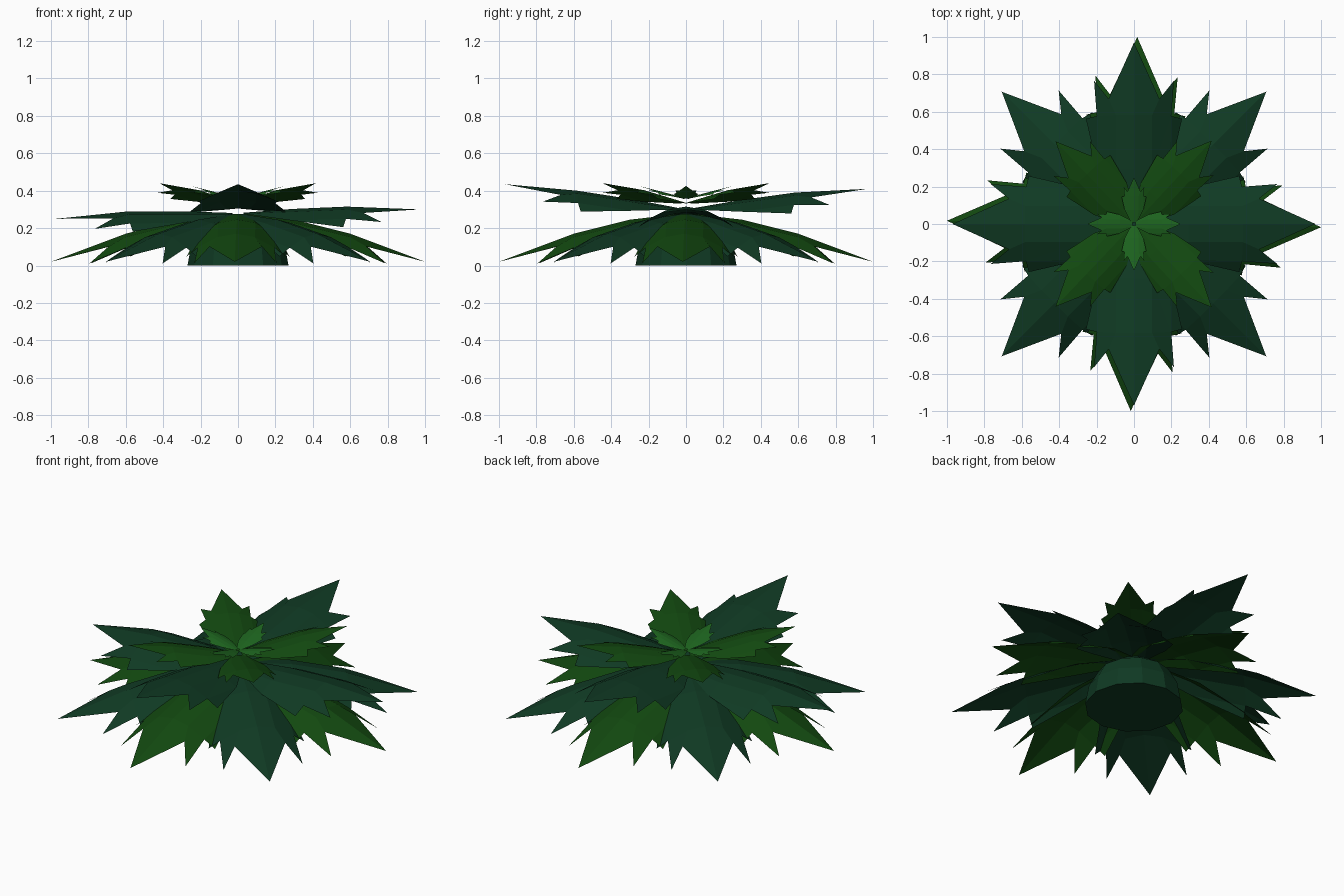
import bpy, bmesh, math

if "Cube" in bpy.data.objects:
    bpy.data.objects.remove(bpy.data.objects["Cube"])


def mat(name, col):
    m = bpy.data.materials.new(name)
    m.diffuse_color = (*col, 1)
    m.use_nodes = True
    m.node_tree.nodes["Principled BSDF"].inputs["Base Color"].default_value = m.diffuse_color
    return m


DARK = mat("dark_green", (0.005, 0.042, 0.017))
MID = mat("leaf_green", (0.006, 0.065, 0.005))
LIGHT = mat("young_green", (0.012, 0.125, 0.013))

# Half outline of one jagged leaf: (along, sideways)
PTS = {"m0": (.03, 0), "m1": (.30, 0), "m2": (.60, 0), "t": (1, 0),
       "e0": (.03, .06), "i1": (.30, .10), "e1": (.30, .20), "i2": (.60, .10),
       "s2": (.58, .265), "n2": (.595, .205), "s1": (.79, .22), "n1": (.69, .14)}
FACES = ["m0 m1 i1 e0", "e0 i1 e1", "m1 m2 i2 i1", "i1 i2 n2", "i1 n2 e1",
         "e1 n2 s2", "i2 n1 s1 n2", "m2 t n1 i2"]


def lerp_rib(rib, a):
    xs = (0, .30, .60, 1)
    for j in range(3):
        if a <= xs[j + 1]:
            return rib[j] + (rib[j + 1] - rib[j]) * (a - xs[j]) / (xs[j + 1] - xs[j])
    return rib[-1]


def leaf(name, length, angle, rib, droop, material, width=1.0):
    """Rib gives midrib heights at 0, 30, 60 and 100 percent of the length."""
    bm = bmesh.new()
    c, s = math.cos(math.radians(angle)), math.sin(math.radians(angle))
    for side in (1, -1):
        v = {}
        for k, (a, w) in PTS.items():
            x, y = a * length, w * length * side * width
            z = lerp_rib(rib, a) - droop * w * w * length
            v[k] = bm.verts.new((x * c - y * s, x * s + y * c, max(z, .01)))
        for f in FACES:
            ks = f.split()
            bm.faces.new([v[k] for k in (ks if side == 1 else ks[::-1])])
    bmesh.ops.remove_doubles(bm, verts=bm.verts, dist=1e-5)
    bmesh.ops.recalc_face_normals(bm, faces=bm.faces)
    bm.normal_update()
    if sum(f.normal.z for f in bm.faces) < 0:
        bmesh.ops.reverse_faces(bm, faces=bm.faces)
    me = bpy.data.meshes.new(name)
    bm.to_mesh(me)
    bm.free()
    me.materials.append(material)
    bpy.context.collection.objects.link(bpy.data.objects.new(name, me))


# Base mound: stacked rings
bm = bmesh.new()
N, rings = 12, []
for r, z in ((.27, 0), (.25, .11), (.20, .20), (.11, .26)):
    rings.append([bm.verts.new((r * math.cos(2 * math.pi * i / N),
                                r * math.sin(2 * math.pi * i / N), z)) for i in range(N)])
for lo, hi in zip(rings, rings[1:]):
    for i in range(N):
        j = (i + 1) % N
        bm.faces.new((lo[i], lo[j], hi[j], hi[i]))
bm.faces.new(rings[0][::-1])
bm.faces.new(rings[-1])
me = bpy.data.meshes.new("base_mound")
bm.to_mesh(me)
bm.free()
me.materials.append(DARK)
bpy.context.collection.objects.link(bpy.data.objects.new("base_mound", me))

# Drooping lower ring, alternating greens
for i in range(8):
    leaf(f"lower_leaf_{i}", 1.0, i * 45 - (1 if i % 2 == 0 else 0),
         (.28, .245, .17, .02), 1.8, DARK if i % 2 else MID)

# Upper ring: the side pair is lower than the front and back pair
for i, (top, tip) in enumerate(((.315, .30), (.39, .41), (.29, .25), (.40, .435))):
    rise = .29 if i % 2 == 0 else .31
    leaf(f"upper_leaf_{i}", .97, i * 90, (rise - .01, (rise + top) / 2, top, tip), 1.6, DARK)

# Smaller diagonal leaves, then the young centre leaves
for i in range(4):
    leaf(f"crown_leaf_{i}", .61, 45 + i * 90 + (2, -1.5, 1.5, -2)[i], (.33, .37, .41, .44), 1.2, MID)
    leaf(f"centre_leaf_{i}", .25, i * 90, (.355, .38, .40, .425), 1.0, LIGHT)
